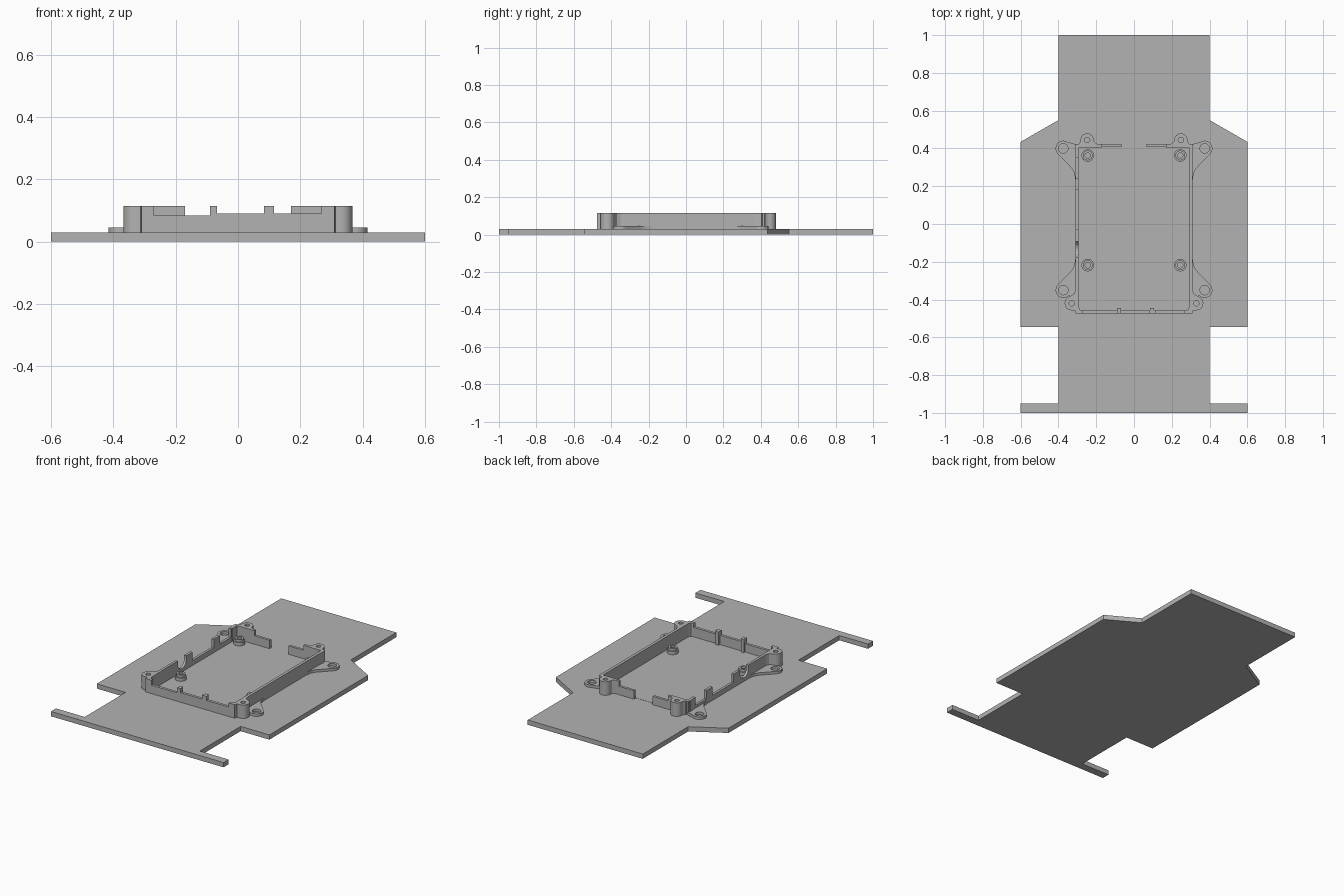
import bpy, bmesh
from math import cos, sin, radians

if "Cube" in bpy.data.objects:
    bpy.data.objects.remove(bpy.data.objects["Cube"], do_unlink=True)

grey = bpy.data.materials.new("plain grey")
grey.use_nodes = True
grey.diffuse_color = (0.45, 0.45, 0.45, 1)
grey.node_tree.nodes["Principled BSDF"].inputs["Base Color"].default_value = grey.diffuse_color

BASE, TOP, EAR_TOP = 0.03, 0.115, 0.046


def arc(cx, cy, r, a0=0, a1=360, n=24):
    """Points along an arc; a full circle leaves out the repeated end."""
    steps = n if abs(a1 - a0) == 360 else n + 1
    angles = [radians(a0 + (a1 - a0) * i / n) for i in range(steps)]
    return [(cx + r * cos(a), cy + r * sin(a)) for a in angles]


def slab(name, loops, lo, hi, axis="z"):
    """Extrude an outline (further loops are holes) from lo to hi along an axis."""
    curve = bpy.data.curves.new(name, "CURVE")
    curve.dimensions, curve.fill_mode = "2D", "BOTH"
    curve.extrude = (hi - lo) / 2
    for loop in loops:
        spline = curve.splines.new("POLY")
        spline.points.add(len(loop) - 1)
        for p, (u, v) in zip(spline.points, loop):
            p.co = (u, v, 0, 1)
        spline.use_cyclic_u = True
    temp = bpy.data.objects.new(name + " outline", curve)
    bpy.context.scene.collection.objects.link(temp)
    graph = bpy.context.evaluated_depsgraph_get()
    mesh = bpy.data.meshes.new_from_object(temp.evaluated_get(graph))
    bpy.data.objects.remove(temp, do_unlink=True)
    mid = (lo + hi) / 2
    bm = bmesh.new()
    bm.from_mesh(mesh)
    for vert in bm.verts:
        u, v, w = vert.co
        w += mid
        vert.co = {"x": (w, u, v), "y": (u, w, v), "z": (u, v, w)}[axis]
    bmesh.ops.remove_doubles(bm, verts=bm.verts, dist=0.0001)
    bmesh.ops.recalc_face_normals(bm, faces=bm.faces)
    bm.to_mesh(mesh)
    bm.free()
    mesh.materials.clear()
    mesh.materials.append(grey)
    obj = bpy.data.objects.new(name, mesh)
    bpy.context.scene.collection.objects.link(obj)
    bpy.ops.object.select_all(action="DESELECT")
    obj.select_set(True)
    bpy.context.view_layer.objects.active = obj
    bpy.ops.object.shade_smooth_by_angle(angle=radians(30))
    return obj


def rect(x0, y0, x1, y1):
    return [(x0, y0), (x1, y0), (x1, y1), (x0, y1)]


def flip(points, side):
    return [(x * side, y) for x, y in points]


# Base plate with shoulders and a front crossbar
half = [(0.4, 1), (0.4, 0.55), (0.6, 0.435), (0.6, -0.545), (0.4, -0.545),
        (0.4, -0.95), (0.6, -0.95), (0.6, -1)]
slab("base_plate", [half + flip(half, -1)[::-1]], 0, BASE)
slab("tray_floor", [rect(-0.295, -0.46, 0.295, 0.405)], 0.02, BASE + 0.001)

# Plain left wall
slab("left_wall", [rect(0.292, -0.475, 0.31, 0.42)], BASE - 0.002, TOP)

# Right wall with port notches and one round cutout
low = 0.062
right_profile = [(-0.475, 0.028), (-0.475, TOP), (-0.178, TOP)]
right_profile += arc(-0.135, 0.095, 0.043, 180, 360, 16)
right_profile += [(-0.092, TOP), (-0.03, TOP), (-0.03, low), (0.18, low), (0.18, TOP),
                  (0.24, TOP), (0.24, low), (0.35, low), (0.35, TOP), (0.42, TOP),
                  (0.42, 0.028)]
slab("right_wall", [right_profile], -0.31, -0.294, "x")

# Front wall, lowered between its corners, with two posts
front_profile = [(-0.31, 0.028), (-0.31, TOP), (-0.27, TOP), (-0.27, 0.083),
                 (-0.09, 0.083), (-0.09, TOP), (-0.068, TOP), (-0.068, 0.09),
                 (0.083, 0.09), (0.083, TOP), (0.115, TOP), (0.115, 0.09),
                 (0.268, 0.09), (0.268, TOP), (0.31, TOP), (0.31, 0.028)]
slab("front_wall", [front_profile], -0.475, -0.458, "y")
for x in (-0.08, 0.096):
    slab("front_post", [rect(x - 0.01, -0.46, x + 0.01, -0.445)], BASE, TOP)

for side, word in ((1, "left"), (-1, "right")):
    # Back wall stub, stepping down towards the central gap
    end = 0.065
    stub = [(0.3, 0.028), (0.3, TOP), (0.17, TOP), (0.17, 0.083), (end, 0.083), (end, 0.028)]
    slab(word + "_back_wall", [flip(stub, side)], 0.407, 0.423, "y")

    # Full-height screw bosses at the corners
    back = [(0.292, 0.36), (0.31, 0.36), (0.314, 0.405), (0.298, 0.418), (0.286, 0.432)]
    back += arc(0.248, 0.445, 0.035, 0, 180, 16)
    back += [(0.209, 0.434), (0.196, 0.424), (0.17, 0.422), (0.17, 0.406), (0.292, 0.406)]
    slab(word + "_back_boss", [flip(back, side), arc(0.248 * side, 0.445, 0.014)],
         BASE - 0.002, TOP)
    front = [(0.27, -0.475), (0.308, -0.475), (0.312, -0.457)]
    front += arc(0.33, -0.42, 0.037, -90, 60, 16)
    front += [(0.33, -0.378), (0.318, -0.37), (0.31, -0.35), (0.292, -0.35),
              (0.292, -0.44), (0.285, -0.455), (0.27, -0.458)]
    slab(word + "_front_boss", [flip(front, side), arc(0.33 * side, -0.42, 0.014)],
         BASE - 0.002, TOP)

    # Low mounting ears with tapered webs
    for y, d, place in ((0.4, 1, "back"), (-0.35, -1, "front")):
        ear = [(0.3, 0.02), (0.335, 0.03)] + arc(0.374, 0, 0.041, 130, -42, 18)
        ear += [(0.33, -0.105), (0.316, -0.13), (0.31, -0.17), (0.3, -0.17)]
        ear = [(x * side, y + d * v) for x, v in ear]
        slab(word + "_" + place + "_ear", [ear, arc(0.374 * side, y, 0.025)],
             BASE - 0.002, EAR_TOP)

    # Hollow standoffs on wider collars
    for y in (0.363, -0.218):
        hole = arc(0.245 * side, y, 0.014)
        slab(word + "_standoff_collar", [arc(0.245 * side, y, 0.033), hole], BASE - 0.002, 0.052)
        slab(word + "_standoff", [arc(0.245 * side, y, 0.026), hole], 0.05, 0.067)
